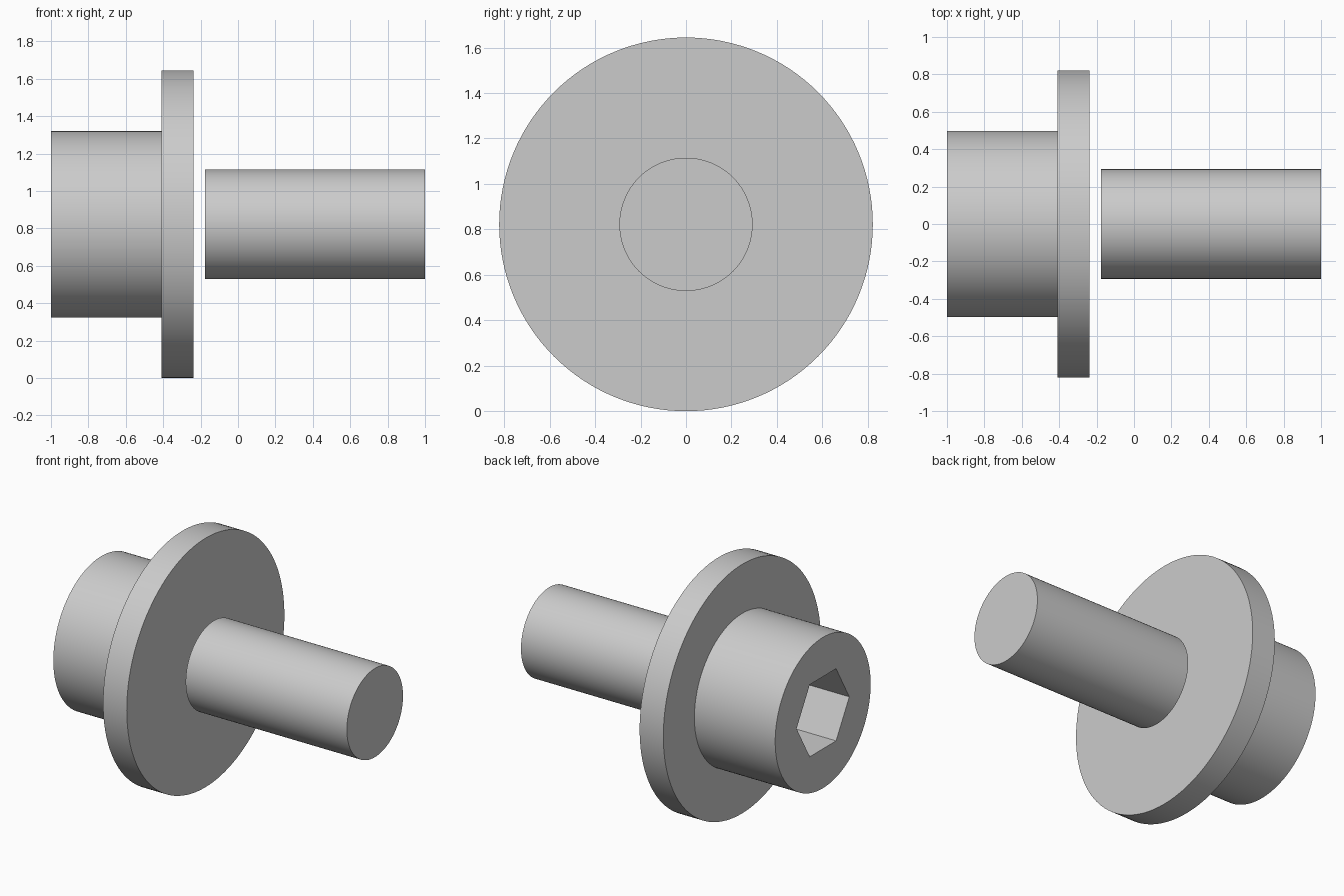
import bpy
import math

default = bpy.data.objects.get("Cube")
if default:
    bpy.data.objects.remove(default, do_unlink=True)

AXIS_Z = 0.822          # height of the shared axis
SEGMENTS = 128

steel = bpy.data.materials.new("grey_steel")
steel.use_nodes = True
steel.diffuse_color = (0.6, 0.6, 0.6, 1)
steel.node_tree.nodes["Principled BSDF"].inputs["Base Color"].default_value = (0.6, 0.6, 0.6, 1)


def rod(name, x0, x1, radius, sides=SEGMENTS, spin=0.0):
    """Closed prism along x from x0 to x1, centred on the shared axis."""
    bpy.ops.mesh.primitive_cylinder_add(vertices=sides, radius=radius, depth=x1 - x0)
    obj = bpy.context.object
    obj.name = name
    obj.rotation_euler = (0, math.pi / 2, 0)
    bpy.ops.object.transform_apply(location=False, rotation=True, scale=False)
    obj.rotation_euler = (spin, 0, 0)
    bpy.ops.object.transform_apply(location=False, rotation=True, scale=False)
    obj.location = ((x0 + x1) / 2, 0, AXIS_Z)
    obj.data.materials.append(steel)
    return obj


# Main parts: the shaft stands a small gap away from the washer
head = rod("bolt_head", -1.0, -0.41, 0.498)
washer = rod("washer", -0.41, -0.237, AXIS_Z)
shaft = rod("shaft", -0.177, 1.0, 0.293)

# Hexagonal socket with flat sides at top and bottom
cutter = rod("socket_cutter", -1.1, -0.69, 0.275, sides=6)
cutter.hide_render = True
socket = head.modifiers.new("hex_socket", "BOOLEAN")
socket.operation = "DIFFERENCE"
socket.solver = "EXACT"
socket.object = cutter
bpy.ops.object.select_all(action="DESELECT")
head.select_set(True)
bpy.context.view_layer.objects.active = head
bpy.ops.object.modifier_apply(modifier=socket.name)
bpy.data.objects.remove(cutter, do_unlink=True)

# Smooth round walls, sharp rims
for part in (head, washer, shaft):
    part.select_set(True)
bpy.ops.object.shade_smooth_by_angle(angle=math.radians(30))
